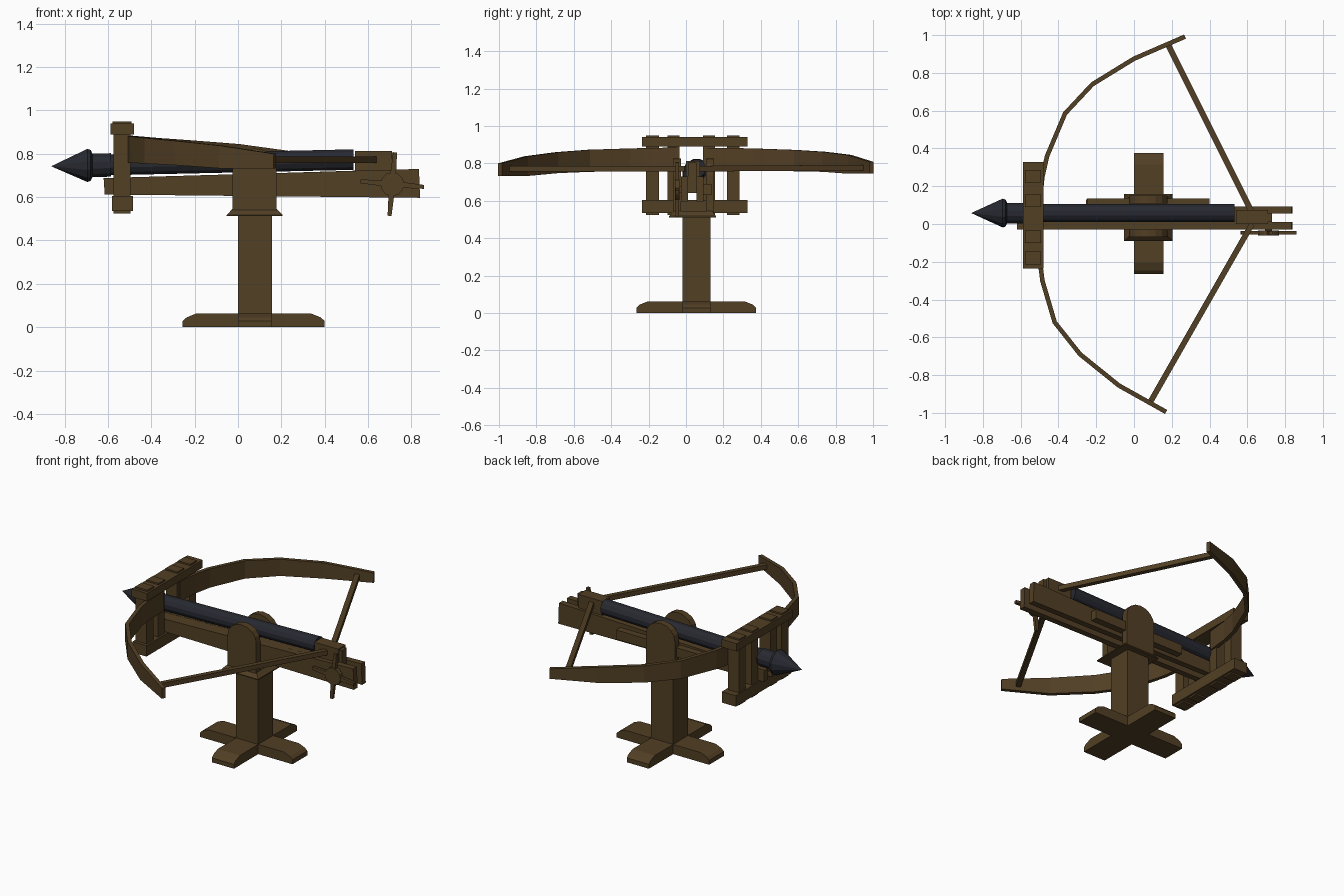
import bpy, bmesh, math
from mathutils import Vector, Matrix

if "Cube" in bpy.data.objects:
    bpy.data.objects.remove(bpy.data.objects["Cube"])


def material(name, rgb):
    m = bpy.data.materials.new(name)
    m.diffuse_color = (*rgb, 1)
    m.use_nodes = True
    m.node_tree.nodes["Principled BSDF"].inputs["Base Color"].default_value = m.diffuse_color
    return m


WOOD = material("wood", (0.085, 0.05, 0.018))
IRON = material("iron", (0.02, 0.022, 0.03))


def finish(name, bm, mat=WOOD):
    bmesh.ops.recalc_face_normals(bm, faces=bm.faces)
    me = bpy.data.meshes.new(name)
    bm.to_mesh(me)
    bm.free()
    me.materials.append(mat)
    ob = bpy.data.objects.new(name, me)
    bpy.context.collection.objects.link(ob)
    return ob


def loft(name, rings, mat=WOOD):
    """Skin a list of equal-length vertex rings and cap both ends."""
    bm = bmesh.new()
    vs = [[bm.verts.new(p) for p in r] for r in rings]
    n = len(vs[0])
    for a, b in zip(vs, vs[1:]):
        for i in range(n):
            j = (i + 1) % n
            bm.faces.new((a[i], a[j], b[j], b[i]))
    bm.faces.new(vs[0])
    bm.faces.new(vs[-1])
    return finish(name, bm, mat)


def slab_y(name, pts, y0, y1):
    return loft(name, [[(x, y, z) for x, z in pts] for y in (y0, y1)])


def slab_x(name, pts, x0, x1):
    return loft(name, [[(x, y, z) for y, z in pts] for x in (x0, x1)])


def box(name, x0, x1, y0, y1, z0, z1):
    return slab_y(name, [(x0, z0), (x1, z0), (x1, z1), (x0, z1)], y0, y1)


def rod(name, a, b, w, h):
    """Square bar from a to b."""
    a, b = Vector(a), Vector(b)
    d = (b - a).normalized()
    s = d.cross(Vector((0, 0, 1))).normalized() * w / 2
    u = s.cross(d).normalized() * h / 2
    return loft(name, [[p + s + u, p - s + u, p - s - u, p + s - u] for p in (a, b)])


# Crossed feet with rounded ends
def foot(a, b):
    return [(a, 0), (b, 0), (b, .028), (b - .018, .045), (b - .06, .062),
            (a + .06, .062), (a + .018, .045), (a, .028)]


slab_y("foot_lengthwise", foot(-.255, .40), -.02, .13)
slab_x("foot_crosswise", foot(-.265, .375), 0, .157)

# Post, flared collar and round-topped cheeks
box("post", 0, .157, -.02, .13, .03, .52)
loft("collar", [[(x0, y0, z), (x1, y0, z), (x1, y1, z), (x0, y1, z)] for x0, x1, y0, y1, z in
                ((-.052, .205, -.09, .16, .512), (-.052, .205, -.09, .16, .518),
                 (-.026, .178, -.065, .14, .545))])
arch = [(-.026, .53), (.178, .53)] + [
    (.076 + .102 * math.cos(t * math.pi / 8), .735 + .09 * math.sin(t * math.pi / 8)) for t in range(9)]
slab_y("cheek_front", arch, -.07, -.028)
slab_y("cheek_back", arch, .108, .15)

# Stock: twin rails, centre strip and side plank
rail = [(-.615, .612), (.84, .597), (.835, .73), (-.62, .688)]
slab_y("rail_front", rail, -.028, .01)
slab_y("rail_back", rail, .055, .093)
slab_y("bolt_channel", [(-.6, .65), (.7, .66), (.7, .727), (-.6, .687)], .01, .055)
box("side_plank", -.25, .40, .093, .135, .63, .69)

# Trigger block
box("trigger_block", .54, .71, .0, .075, .715, .812)
box("trigger_stop", .68, .73, .01, .055, .66, .805)

# Torsion frame: two crossbars, four posts with tenons showing
box("frame_top_bar", -.588, -.48, -.235, .328, .89, .94)
box("frame_bottom_bar", -.582, -.484, -.235, .328, .535, .605)
for i, (y0, y1) in enumerate(((-.215, -.145), (-.1, -.035), (.09, .155), (.22, .285))):
    box(f"frame_post_{i}", -.574, -.496, y0, y1, .525, .935)
    box(f"frame_tenon_{i}", -.578, -.492, y0, y1, .93, .95)


# Bow limbs: tapering blades swept along the top-view curve (x, y, z low, z high)
def limb(name, path):
    rings = []
    for i, (x, y, lo, hi) in enumerate(path):
        a, b = path[max(i - 1, 0)], path[min(i + 1, len(path) - 1)]
        d = Vector((b[0] - a[0], b[1] - a[1])).normalized()
        nx, ny = d.y * .012, -d.x * .012
        rings.append([(x + nx, y + ny, lo), (x - nx, y - ny, lo),
                      (x - nx, y - ny, hi), (x + nx, y + ny, hi)])
    loft(name, rings)


limb("bow_limb_back", [(-.5, .11, .758, .882), (-.485, .25, .758, .882), (-.46, .36, .76, .88),
                       (-.365, .585, .758, .872), (-.22, .74, .755, .862),
                       (0, .875, .745, .845), (.27, .992, .745, .808)])
limb("bow_limb_front", [(-.5, -.05, .758, .885), (-.495, -.22, .758, .882), (-.485, -.30, .758, .88),
                        (-.42, -.52, .755, .873), (-.285, -.69, .748, .86),
                        (-.08, -.855, .733, .838), (.17, -.995, .733, .8)])

# Bowstring
rod("string_back", (.18, .95, .777), (.625, .06, .772), .03, .03)
rod("string_front", (.085, -.945, .772), (.625, .0, .772), .03, .03)


# Bolt: turned around a slightly tilted axis (x, radius)
def turned(name, prof, sides=12):
    rings = []
    for x, r in prof:
        z = .746 + (x + .7) * .022
        rings.append([(x, .058 + r * math.cos(2 * math.pi * (i + .5) / sides),
                       z + r * math.sin(2 * math.pi * (i + .5) / sides)) for i in range(sides)])
    loft(name, rings, IRON)


turned("bolt_head", [(-.86, .001), (-.695, .079), (-.68, .074), (-.672, .056), (-.585, .056)])
turned("bolt_shaft", [(-.6, .049), (.532, .049)])

# Windlass wheel with four tapered handles
C = Vector((.712, 0, .66))
hub = [(C.x + .055 * math.cos(i * math.pi / 6), C.z + .055 * math.sin(i * math.pi / 6)) for i in range(12)]
slab_y("windlass_hub", hub, -.06, -.035)
rod("windlass_axle", (C.x, -.045, C.z), (C.x, .075, C.z), .035, .035)
for i in range(4):
    a = math.radians(-5 + 90 * i)
    pts = [(C.x + r * math.cos(a) - s * math.sin(a), C.z + r * math.sin(a) + s * math.cos(a))
           for r, s in ((.03, -.014), (.147, -.009), (.147, .009), (.03, .014))]
    slab_y(f"windlass_handle_{i}", pts, -.056, -.038)
